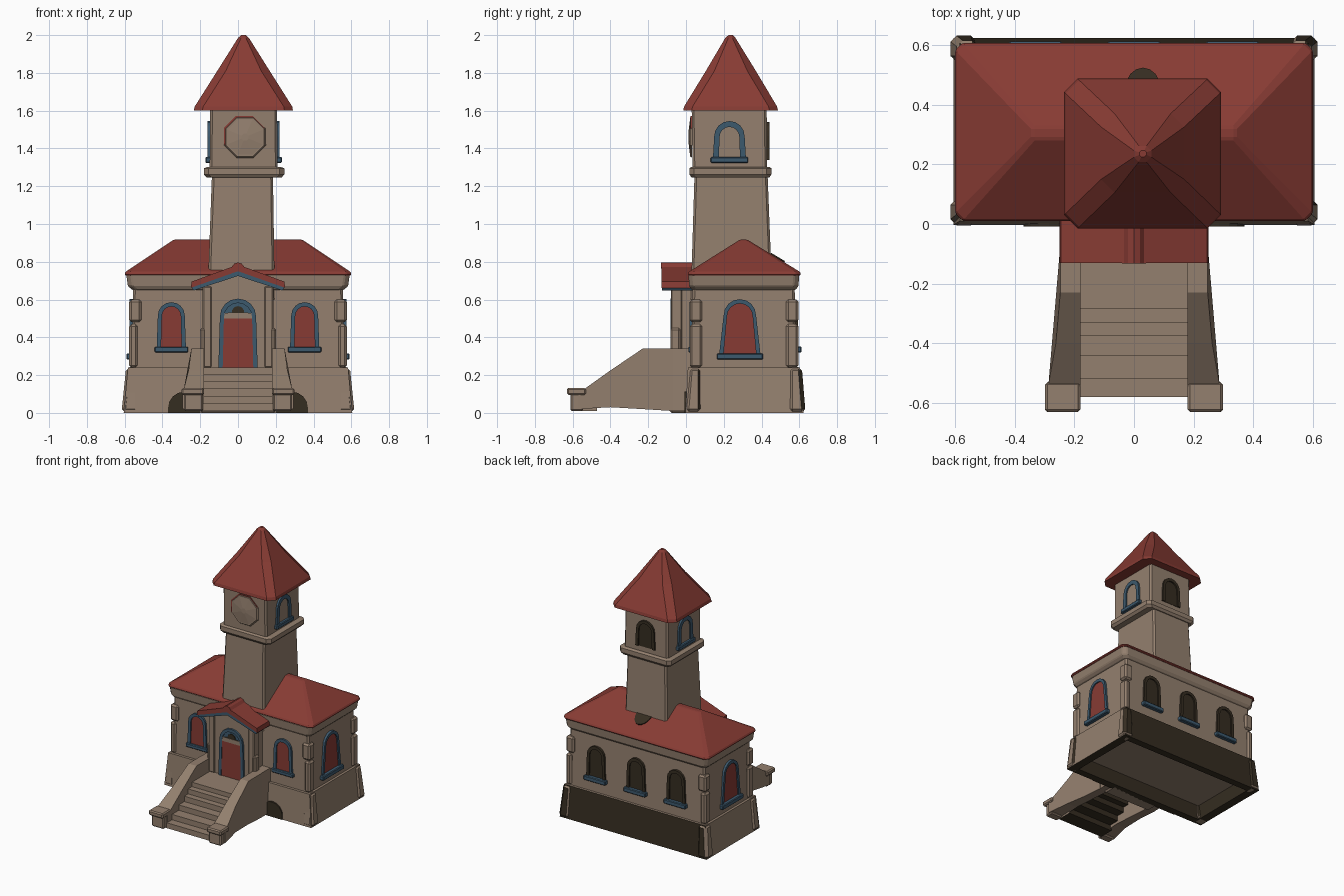
import bpy, bmesh, math
from mathutils import Matrix, Vector

cube = bpy.data.objects.get("Cube")
if cube:
    bpy.data.objects.remove(cube, do_unlink=True)


def material(name, r, g, b):
    m = bpy.data.materials.new(name)
    m.use_nodes = True
    m.diffuse_color = (r, g, b, 1)
    bsdf = next(n for n in m.node_tree.nodes if n.type == 'BSDF_PRINCIPLED')
    bsdf.inputs["Base Color"].default_value = (r, g, b, 1)
    return m


STONE = material("tan_stone", 0.295, 0.215, 0.157)
RED = material("roof_red", 0.245, 0.044, 0.034)
BLUE = material("trim_blue", 0.046, 0.1, 0.155)
DARK = material("dark_brown", 0.036, 0.026, 0.015)


def finish(name, bm, mat, bevel=0.0, dark_rule=None):
    """Turn a bmesh into an object; dark_rule picks the faces painted dark."""
    bmesh.ops.recalc_face_normals(bm, faces=bm.faces)
    if dark_rule:
        for f in bm.faces:
            f.material_index = int(dark_rule(f.normal, f.calc_center_median()))
    mesh = bpy.data.meshes.new(name)
    bm.to_mesh(mesh)
    bm.free()
    mesh.materials.append(mat)
    if dark_rule:
        mesh.materials.append(DARK)
    ob = bpy.data.objects.new(name, mesh)
    bpy.context.collection.objects.link(ob)
    if bevel:
        mod = ob.modifiers.new("chipped_edges", 'BEVEL')
        mod.width = bevel
        mod.segments = 1
        mod.limit_method = 'ANGLE'


def corners(a, b, c, d, cut):
    """Rectangle outline, with its corners cut off if asked."""
    if not cut:
        return [(a, c), (b, c), (b, d), (a, d)]
    k = min(cut, 0.3 * (b - a), 0.3 * (d - c))
    return [(a + k, c), (b - k, c), (b, c + k), (b, d - k),
            (b - k, d), (a + k, d), (a, d - k), (a, c + k)]


def loft(name, rings, mat, bevel=0.0, dark_rule=None, cut=0.0):
    """Stack of rectangles (x0, x1, y0, y1, z) joined into one solid."""
    bm = bmesh.new()
    loops = [[bm.verts.new((x, y, z)) for x, y in corners(a, b, c, d, cut)]
             for a, b, c, d, z in rings]
    n = len(loops[0])
    for lo, hi in zip(loops, loops[1:]):
        for i in range(n):
            j = (i + 1) % n
            bm.faces.new((lo[i], lo[j], hi[j], hi[i]))
    bm.faces.new(loops[0])
    bm.faces.new(loops[-1])
    finish(name, bm, mat, bevel, dark_rule)


def box(name, x0, x1, y0, y1, z0, z1, mat, bevel=0.0):
    x0, x1 = sorted((x0, x1))
    loft(name, [(x0, x1, y0, y1, z0), (x0, x1, y0, y1, z1)], mat, bevel)


def prism(name, pts, y0, y1, mat, m=Matrix(), bevel=0.0, dark_rule=None, shape=None):
    """Outline in XZ extruded along y, then placed with a matrix."""
    bm = bmesh.new()
    a, b = [[bm.verts.new(m @ Vector((x, y, z))) for x, z in pts] for y in (y0, y1)]
    for i in range(len(pts)):
        j = (i + 1) % len(pts)
        bm.faces.new((a[i], a[j], b[j], b[i]))
    bm.faces.new(a)
    bm.faces.new(b)
    if shape:
        for v in bm.verts:
            shape(v.co)
    finish(name, bm, mat, bevel, dark_rule)


def arch(w, h, taper=0.0, n=8):
    """Open round-topped outline from lower left to lower right."""
    r = w / 2
    top = r * (1 - taper)
    curve = [(-top * math.cos(math.pi * i / n), h - top + top * math.sin(math.pi * i / n))
             for i in range(n + 1)]
    return [(-r, 0)] + curve + [(r, 0)]


def opening(name, pos, angle, w, h, pane, frame, sill=0.03, t=0.023, taper=0.08):
    """Arched pane, raised frame and a sill of given depth on a wall facing angle."""
    m = Matrix.Translation(pos) @ Matrix.Rotation(math.radians(angle), 4, 'Z')
    outer, inner = arch(w, h, taper), arch(w - 2 * t, h - t, taper)
    prism(name + "_pane", inner, -0.004, 0.004, pane, m)
    bm = bmesh.new()
    loops = [[bm.verts.new(m @ Vector((x, y, z))) for x, z in pts]
             for pts, y in ((outer, 0.01), (outer, -0.013), (inner, -0.013), (inner, 0.01))]
    for k in range(4):
        p, q = loops[k], loops[(k + 1) % 4]
        for i in range(len(p) - 1):
            bm.faces.new((p[i], p[i + 1], q[i + 1], q[i]))
    for end in (0, -1):
        bm.faces.new([lp[end] for lp in loops])
    finish(name + "_frame", bm, frame)
    if sill:
        r = w / 2 + 0.012
        prism(name + "_sill", [(-r, -0.021), (r, -0.021), (r, sill * 0.4), (-r, sill * 0.4)],
              -sill, 0.01, BLUE, m, 0.005)


# Plinth: hollow underneath, dark at the back and inside
def plinth_dark(n, c):
    inside = abs(c.x) < 0.55 and 0.04 < c.y < 0.58 and abs(n.z) < 0.5
    return n.y > 0.5 or inside or (n.z < -0.5 and c.z < 0.01)


loft("plinth", [(-0.53, 0.53, 0.06, 0.56, 0.1), (-0.54, 0.54, 0.05, 0.57, 0.0),
                (-0.605, 0.605, -0.003, 0.623, 0.0), (-0.583, 0.583, 0.01, 0.603, 0.24)],
     STONE, 0, plinth_dark)
for s, side in ((-1, "right"), (1, "left")):
    for y, d, end in ((-0.006, 1, "front"), (0.633, -1, "back")):
        def foot(inset, z, size):
            xs = sorted((s * (0.617 - inset), s * (0.617 - inset - size)))
            ys = sorted((y + d * inset * 0.8, y + d * (inset * 0.8 + size)))
            return (*xs, *ys, z)
        loft(f"{side}_{end}_plinth_corner", [foot(0, 0, 0.09), foot(0.025, 0.243, 0.07)],
             STONE, 0.02, lambda n, c: n.y > 0.5)

# Main hall, cornice and hipped roof
loft("hall_walls", [(-0.565, 0.565, 0.03, 0.585, 0.23), (-0.555, 0.555, 0.035, 0.575, 0.67)],
     STONE, 0, None, 0.012)
loft("hall_cornice", [(-0.56, 0.56, 0.03, 0.58, 0.65), (-0.583, 0.583, 0.017, 0.595, 0.672),
                      (-0.592, 0.592, 0.012, 0.6, 0.735)], STONE, 0.006, None, 0.025)
loft("hall_roof", [(-0.6, 0.6, 0.01, 0.608, 0.728), (-0.598, 0.598, 0.012, 0.606, 0.745),
                   (-0.34, 0.34, 0.285, 0.325, 0.917)], RED, 0.006, None, 0.025)

# Rough corner stones
for s, side in ((-1, "right"), (1, "left")):
    for y, end in ((0.02, "front"), (0.53, "back")):
        for i, (z, h, w) in enumerate(((0.24, 0.23, 0.045), (0.48, 0.12, 0.065))):
            box(f"{side}_{end}_quoin_{i}", s * 0.576, s * (0.576 - w), y, y + 0.065,
                z, z + h, STONE, 0.012)

# Hall windows
for s, side in ((-1, "right"), (1, "left")):
    opening(side + "_front_window", (s * 0.353, 0.032, 0.342), 0, 0.155, 0.244, RED, BLUE, 0.02)
    opening(side + "_side_window", (s * 0.561, 0.285, 0.303), s * 90, 0.22, 0.299, RED, BLUE,
            taper=0.22)
for i in (-1, 0, 1):
    opening(f"back_window_{i + 2}", (i * 0.33, 0.581, 0.34), 180, 0.155, 0.242, DARK, DARK)

# Clock tower shaft, ledge, belfry and pointed roof
loft("tower_shaft", [(-0.162, 0.195, 0.025, 0.458, 0.6), (-0.138, 0.185, 0.045, 0.432, 1.26)],
     STONE, 0, None, 0.012)
loft("tower_ledge", [(-0.165, 0.23, 0.03, 0.44, 1.245), (-0.18, 0.245, 0.018, 0.452, 1.262),
                     (-0.18, 0.245, 0.018, 0.452, 1.295), (-0.16, 0.225, 0.03, 0.44, 1.303)],
     STONE, 0, None, 0.025)
loft("belfry", [(-0.15, 0.21, 0.035, 0.43, 1.29), (-0.147, 0.207, 0.03, 0.427, 1.62)],
     STONE, 0, None, 0.012)
loft("tower_roof", [(-0.234, 0.291, -0.015, 0.487, 1.6), (-0.229, 0.287, -0.01, 0.482, 1.622),
                    (-0.11, 0.168, 0.105, 0.37, 1.81), (0.0, 0.058, 0.208, 0.262, 1.985),
                    (0.018, 0.042, 0.225, 0.247, 2.0)], RED, 0, None, 0.045)
for x, angle, side in ((-0.148, -90, "right"), (0.208, 90, "left")):
    opening(side + "_belfry_window", (x, 0.23, 1.345), angle, 0.175, 0.2, STONE, BLUE,
            0.025, 0.031)
opening("back_belfry_window", (0.03, 0.428, 1.34), 180, 0.16, 0.2, DARK, DARK, 0)

# Octagonal clock face with a shallow faceted dome and a sliver of red rim
for name, r0, r1, depth, front, x, z, mat in (
        ("clock_rim", 0.116, 0.116, 0.008, 0.033, 0.034, 1.465, RED),
        ("clock_dial", 0.119, 0.11, 0.012, 0.033, 0.037, 1.46, STONE),
        ("clock_boss", 0.11, 0.02, 0.01, 0.022, 0.037, 1.46, STONE)):
    bm = bmesh.new()
    bmesh.ops.create_cone(bm, cap_ends=True, segments=8, radius1=r0, radius2=r1, depth=depth,
                          matrix=Matrix.Translation((x, front - depth / 2, z))
                          @ Matrix.Rotation(math.pi / 2, 4, 'X')
                          @ Matrix.Rotation(math.pi / 8, 4, 'Z'))
    finish(name, bm, mat)

# Dark half-round patch on the back slope at the foot of the tower
slope = Matrix.Translation((0.03, 0.448, 0.842)) @ Matrix.Rotation(math.radians(-121), 4, 'X')
patch = [(0.06 * math.cos(math.pi * i / 8), 0.085 * math.sin(math.pi * i / 8)) for i in range(9)]
prism("roof_patch", patch, -0.006, 0.003, DARK, slope)

# Porch with corner piers, gable roof and blue barge boards
box("porch_base", -0.2, 0.2, -0.085, 0.04, 0, 0.24, STONE, 0.01)
prism("porch_walls", [(-0.18, 0.23), (0.18, 0.23), (0.18, 0.67), (0, 0.745), (-0.18, 0.67)],
      -0.068, 0.05, STONE)
for s, side in ((-1, "right"), (1, "left")):
    prism(side + "_porch_roof", [(0, 0.75), (s * 0.25, 0.662), (s * 0.245, 0.695), (0, 0.785)],
          -0.13, 0.06, RED)
    prism(side + "_barge_board", [(0, 0.725), (s * 0.235, 0.648), (s * 0.248, 0.668), (0, 0.758)],
          -0.126, 0.05, BLUE)
    box(side + "_porch_pier", s * 0.14, s * 0.187, -0.08, -0.02, 0.24, 0.67, STONE, 0.006)
    box(side + "_porch_buttress", s * 0.17, s * 0.2, -0.083, -0.03, 0.24, 0.45, STONE, 0.01)
prism("porch_ridge", [(-0.04, 0.765), (0.04, 0.765), (0.02, 0.79), (0, 0.797), (-0.02, 0.79)],
      -0.132, 0.06, RED)

# Door with a stone lintel and a small dark fanlight
opening("door", (0, -0.07, 0.24), 0, 0.208, 0.365, BLUE, BLUE, 0)
box("door_leaf", -0.082, 0.082, -0.08, -0.072, 0.24, 0.5, RED)
box("door_lintel", -0.082, 0.082, -0.082, -0.072, 0.5, 0.53, STONE)
prism("door_fanlight", [(x, z + 0.53) for x, z in arch(0.11, 0.035, 0.4)],
      -0.079, -0.072, DARK)

# Stairs: stepped slab, dark underneath
side_on = Matrix.Rotation(math.pi / 2, 4, 'Z')
fronts = [-0.58, -0.52, -0.44, -0.375, -0.33, -0.285]
tops = [0.05, 0.09, 0.13, 0.17, 0.207, 0.24]
upper, lower = [], []
for i, (y, z) in enumerate(zip(fronts, tops)):
    below = tops[i - 1] if i else 0.01
    upper += [(y, below), (y, z)]
    if i:
        lower += [(y + 0.05, below - 0.04), (y + 0.05, z - 0.04)]
prism("stairs", upper + [(-0.07, 0.24), (-0.07, 0.2)] + lower[::-1], -0.19, 0.19, STONE,
      side_on, 0, lambda n, c: n.z < -0.5 or n.y > 0.5)


# Stair parapets flaring to end posts, with dark arches beside them
def flare(co):
    if abs(co.x) > 0.2:
        co.x *= 1 + 0.17 * max(0, (-0.25 - co.y) / 0.3) ** 1.5


rail = [(-0.07, 0.01), (-0.07, 0.34), (-0.23, 0.34), (-0.4, 0.225), (-0.54, 0.125),
        (-0.57, 0.12), (-0.57, 0.02), (-0.54, 0.022), (-0.4, 0.03), (-0.23, 0.02)]
for s, side in ((-1, "right"), (1, "left")):
    prism(side + "_parapet", rail, s * -0.18, s * -0.247, STONE, side_on, 0, None, flare)
    box(side + "_parapet_root", s * 0.18, s * 0.245, -0.08, 0.03, 0.01, 0.34, STONE)
    box(side + "_end_post", s * 0.185, s * 0.285, -0.612, -0.545, 0.01, 0.105, STONE, 0.008)
    box(side + "_post_cap", s * 0.18, s * 0.298, -0.63, -0.53, 0.095, 0.132, STONE, 0.008)
    prism(side + "_plinth_arch", [(x + s * 0.285, z) for x, z in arch(0.17, 0.112)],
          -0.008, 0.03, DARK)
